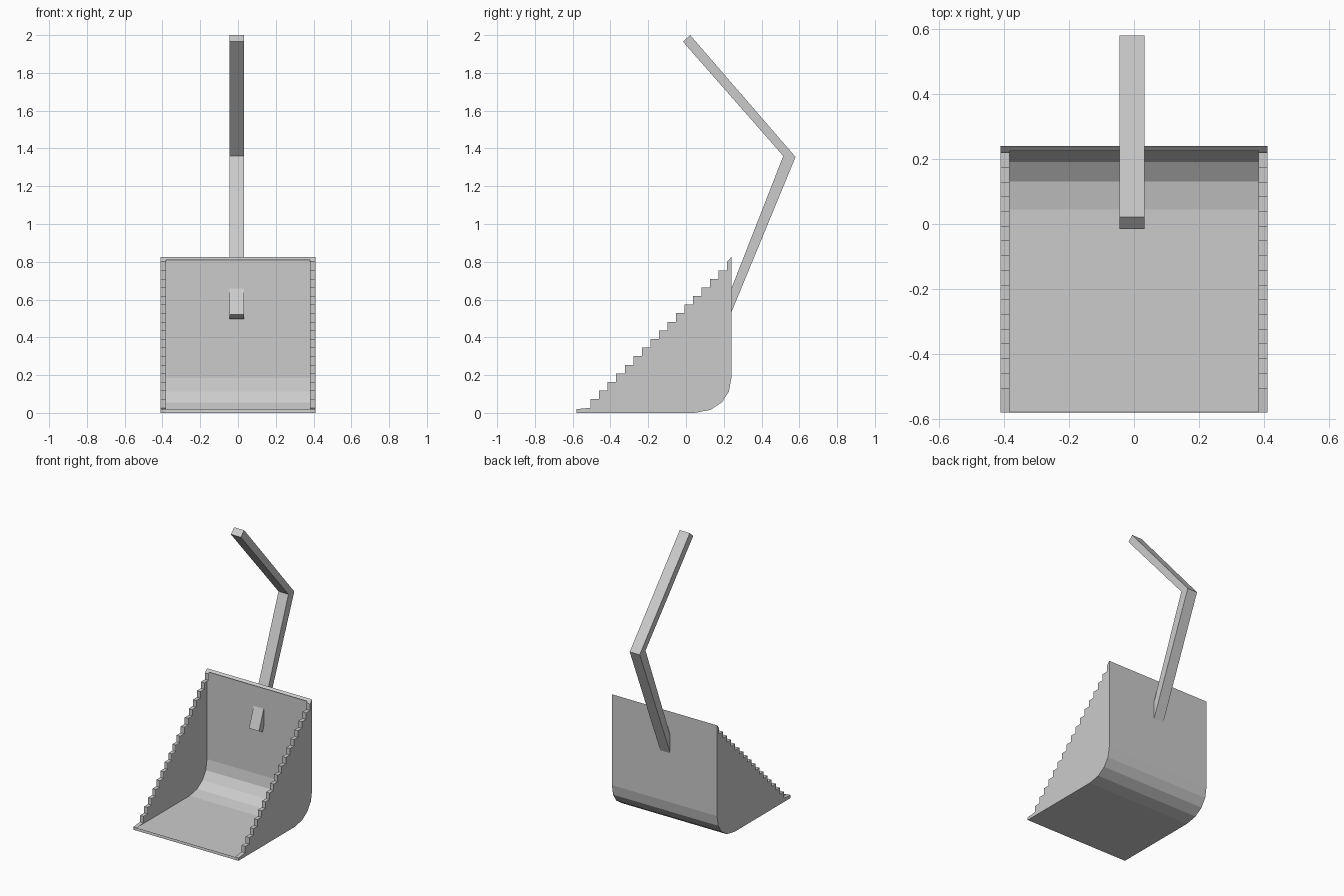
import bpy, bmesh

if "Cube" in bpy.data.objects:
    bpy.data.objects.remove(bpy.data.objects["Cube"])

W = 0.41        # half width of the scoop
LIP = 0.028     # width of the folded rim


def make_object(name, faces):
    """Build a mesh object from a list of coordinate loops, welding shared corners."""
    bm = bmesh.new()
    for loop in faces:
        bm.faces.new([bm.verts.new(p) for p in loop])
    bmesh.ops.remove_doubles(bm, verts=bm.verts, dist=0.0005)
    bmesh.ops.recalc_face_normals(bm, faces=bm.faces)
    me = bpy.data.meshes.new(name)
    bm.to_mesh(me)
    bm.free()
    ob = bpy.data.objects.new(name, me)
    bpy.context.collection.objects.link(ob)
    return ob


def strip(path, x0, x1):
    """Quads spanning x0..x1 along a (y, z) path."""
    return [[(x0, *a), (x1, *a), (x1, *b), (x0, *b)] for a, b in zip(path, path[1:])]


# Scoop: floor, curved heel and back as one bent sheet
sheet = [(-0.58, 0), (0.045, 0), (0.13, 0.016), (0.19, 0.056),
         (0.227, 0.112), (0.24, 0.185), (0.24, 0.825)]
faces = strip(sheet, -W, W)

# Stepped front edge of the side walls
stairs = [(-0.58, 0), (-0.58, 0.02), (-0.505, 0.027)]
for i in range(17):
    y, z = -0.505 + 0.0452 * i, 0.027 + 0.0455 * (i + 1)
    stairs.append((y, z))
    if i < 16:
        stairs.append((y + 0.0452, z))
stairs.append((0.24, 0.825))

# Side walls with their inward rims
side_outline = sheet + stairs[-2:0:-1]
for s in (-1, 1):
    faces.append([(s * W, y, z) for y, z in side_outline])
    faces += strip(stairs, s * W, s * (W - LIP))

make_object("scoop", faces)

# Narrow lips along the floor front and back top
make_object("front_lip", strip([(-0.58, 0), (-0.577, 0.018)], -W, W))
make_object("back_lip", strip([(0.24, 0.825), (0.225, 0.81)], -W, W))

# Bent square handle passing through the back wall
x0, x1 = -0.045, 0.033
front_edge = [(0.186, 0.52), (0.515, 1.36), (-0.016, 1.965)]
back_edge = [(0.226, 0.498), (0.58, 1.355), (0.022, 2.0)]
outline = front_edge + back_edge[::-1]
bar = strip(outline + outline[:1], x0, x1)
for x in (x0, x1):
    for i in range(2):
        quad = [front_edge[i], front_edge[i + 1], back_edge[i + 1], back_edge[i]]
        bar.append([(x, *p) for p in quad])
make_object("handle", bar)
